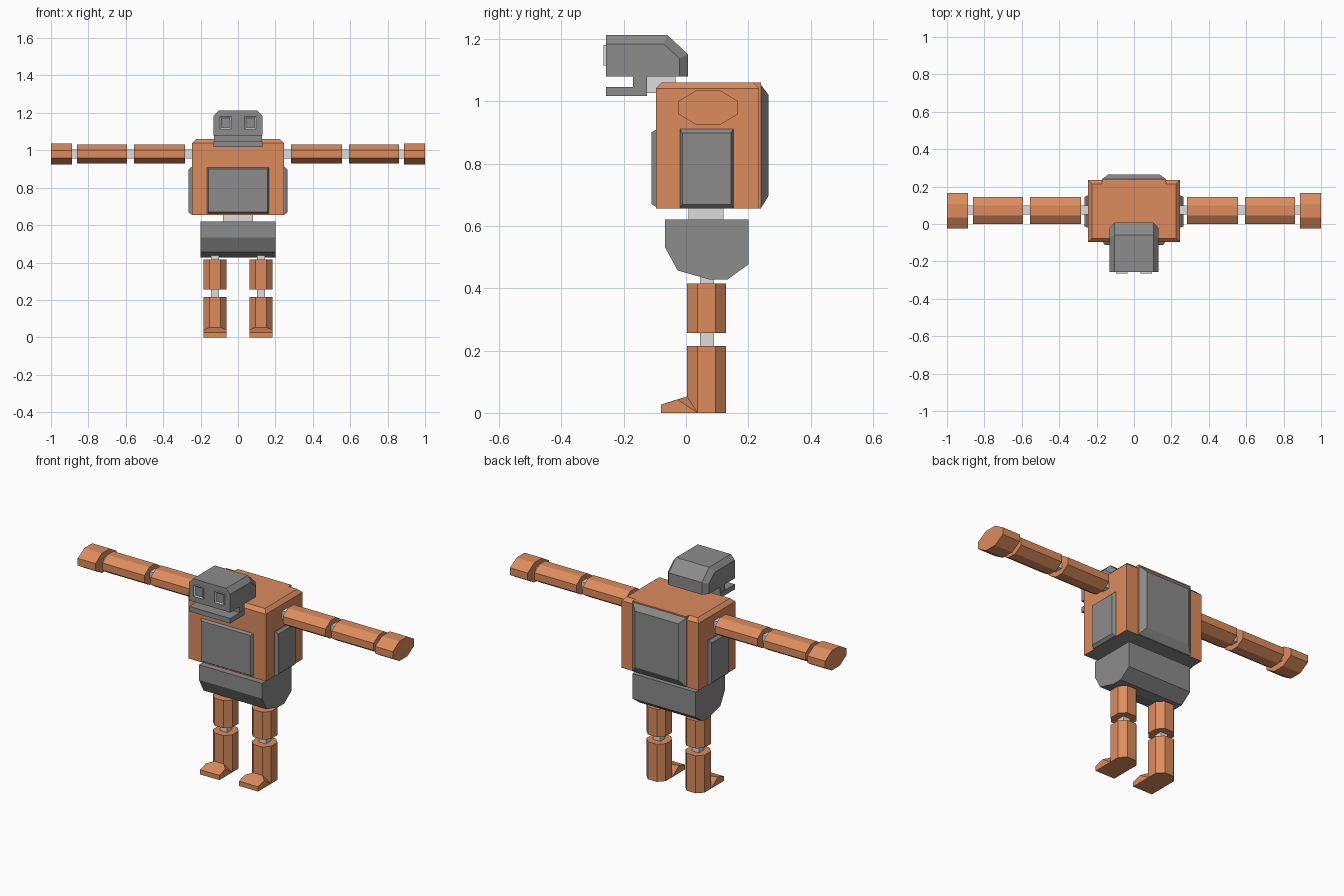
import bpy, bmesh, math
from mathutils import Vector

if "Cube" in bpy.data.objects:
    bpy.data.objects.remove(bpy.data.objects["Cube"])


def material(name, rgb):
    m = bpy.data.materials.new(name)
    m.diffuse_color = (*rgb, 1)
    m.use_nodes = True
    m.node_tree.nodes["Principled BSDF"].inputs["Base Color"].default_value = m.diffuse_color
    return m


ORANGE = material("orange", (0.72, 0.265, 0.11))
GREY = material("grey", (0.262, 0.262, 0.262))
LIGHT = material("light_grey", (0.72, 0.72, 0.72))


def hull(name, pts, mat):
    """Convex solid around the points, with coplanar triangles merged."""
    bm = bmesh.new()
    for p in pts:
        bm.verts.new(p)
    res = bmesh.ops.convex_hull(bm, input=bm.verts[:])
    loose = [v for v in bm.verts if not v.link_faces]
    bmesh.ops.delete(bm, geom=loose, context='VERTS')
    bmesh.ops.dissolve_limit(bm, angle_limit=0.01, verts=bm.verts[:], edges=bm.edges[:])
    bmesh.ops.recalc_face_normals(bm, faces=bm.faces[:])
    me = bpy.data.meshes.new(name)
    bm.to_mesh(me)
    bm.free()
    me.materials.append(mat)
    ob = bpy.data.objects.new(name, me)
    bpy.context.collection.objects.link(ob)
    return ob


def box(name, x, y, z, mat):
    return hull(name, [(a, b, c) for a in x for b in y for c in z], mat)


def octagon(u, v, cu, cv):
    """Chamfered rectangle spanning ranges u and v."""
    (a, b), (c, d) = u, v
    return [(a + cu, c), (b - cu, c), (b, c + cv), (b, d - cv),
            (b - cu, d), (a + cu, d), (a, d - cv), (a, c + cv)]


def recolour(ob, mat, rule):
    ob.data.materials.append(mat)
    for p in ob.data.polygons:
        if rule(p):
            p.material_index = 1


# torso, chamfered round the top, grey underneath
torso = hull("torso",
             [(x, y, z) for x in (-.245, .245) for y in (-.097, .235) for z in (.655, 1.04)] +
             [(x, y, 1.06) for x in (-.225, .225) for y in (-.077, .215)], ORANGE)
recolour(torso, GREY, lambda p: p.normal.z < -0.9)
box("back_collar", (-.17, .17), (.2, .24), (.66, 1.06), ORANGE)

# bevelled body panels
hull("front_panel",
     [(x, -.09, z) for x in (-.17, .17) for z in (.657, .912)] +
     [(x, -.111, z) for x in (-.157, .157) for z in (.67, .9)], GREY)
hull("back_panel",
     [(x, .23, z) for x in (-.17, .17) for z in (.656, 1.056)] +
     [(x, .24, z) for x in (-.17, .17) for z in (.656, 1.053)] +
     [(x, .265, z) for x in (-.137, .137) for z in (.697, 1.02)], GREY)
for side, s in (("right", 1), ("left", -1)):
    hull(side + "_side_panel",
         [(s * .24, y, z) for y in (-.02, .152) for z in (.656, .911)] +
         [(s * .25, y, z) for y in (-.02, .152) for z in (.656, .911)] +
         [(s * .264, y, z) for y in (-.012, .144) for z in (.669, .898)], GREY)

# pelvis and waist
pelvis = [(-.068, .62), (.2, .62), (.2, .476), (.133, .428),
          (.075, .428), (-.027, .457), (-.068, .533)]
hull("pelvis", [(x, y, z) for x in (-.2, .2) for y, z in pelvis], GREY)
box("waist", (-.08, .08), (.008, .12), (.6, .67), LIGHT)

# head: full profile in the middle, inset profile at the cheeks
middle = [(-.257, 1.08), (-.257, 1.212), (-.06, 1.212), (.007, 1.15), (.007, 1.08)]
cheek = [(-.257, 1.08), (-.257, 1.184), (-.072, 1.184), (-.021, 1.137), (-.021, 1.08)]
hull("head", [(x, y, z) for x in (-.105, .105) for y, z in middle] +
     [(x, y, z) for x in (-.13, .13) for y, z in cheek], GREY)
box("jaw", (-.13, .13), (-.257, -.125), (1.017, 1.046), GREY)
box("jaw_hinge", (-.128, .128), (-.17, -.125), (1.04, 1.085), GREY)
box("neck", (-.065, .065), (-.126, -.033), (1.027, 1.09), LIGHT)

# eyes: light frames with a sunken grey pane
for side, s in (("right", 1), ("left", -1)):
    eye = box(side + "_eye", (s * .066 - .03, s * .066 + .03), (-.265, -.25), (1.115, 1.18), LIGHT)
    eye.data.materials.append(GREY)
    bm = bmesh.new()
    bm.from_mesh(eye.data)
    front = [f for f in bm.faces if f.normal.y < -0.9]
    bmesh.ops.inset_individual(bm, faces=front, thickness=.01, depth=-.005)
    for f in front:
        f.material_index = 1
    bm.to_mesh(eye.data)
    bm.free()

# limbs
for side, s in (("right", 1), ("left", -1)):
    arm = octagon((0, .145), (.929, 1.031), .046, .03)
    fist = octagon((-.025, .167), (.923, 1.036), .06, .036)
    for part, prof, x0, x1 in (("upper_arm", arm, .284, .555),
                               ("forearm", arm, .594, .861),
                               ("hand", fist, .888, 1.0)):
        hull(f"{side}_{part}", [(s * x, y, z) for x in (x0, x1) for y, z in prof], ORANGE)
    for part, x0, x1 in (("shoulder", .23, .3), ("elbow", .54, .61), ("wrist", .85, .9)):
        box(f"{side}_{part}_joint", (s * x0, s * x1), (.05, .098), (.957, 1.003), LIGHT)

    cx = s * .123
    leg = octagon((cx - .061, cx + .061), (.003, .129), .032, .034)
    for part, z0, z1 in (("thigh", .257, .415), ("shin", 0, .215)):
        hull(f"{side}_{part}", [(x, y, z) for x, y in leg for z in (z0, z1)], ORANGE)
    for part, z0, z1 in (("knee", .2, .27), ("hip", .4, .45)):
        box(f"{side}_{part}_joint", (cx - .022, cx + .022), (.045, .09), (z0, z1), LIGHT)
    # wedge toe narrowing into the shin
    hull(side + "_toe", [(cx + d * w, y, z) for d in (-1, 1) for w, y, z in
                         ((.061, -.08, 0), (.061, .037, 0), (.061, -.08, .027),
                          (.061, -.027, .043), (.029, .004, .053))], ORANGE)
